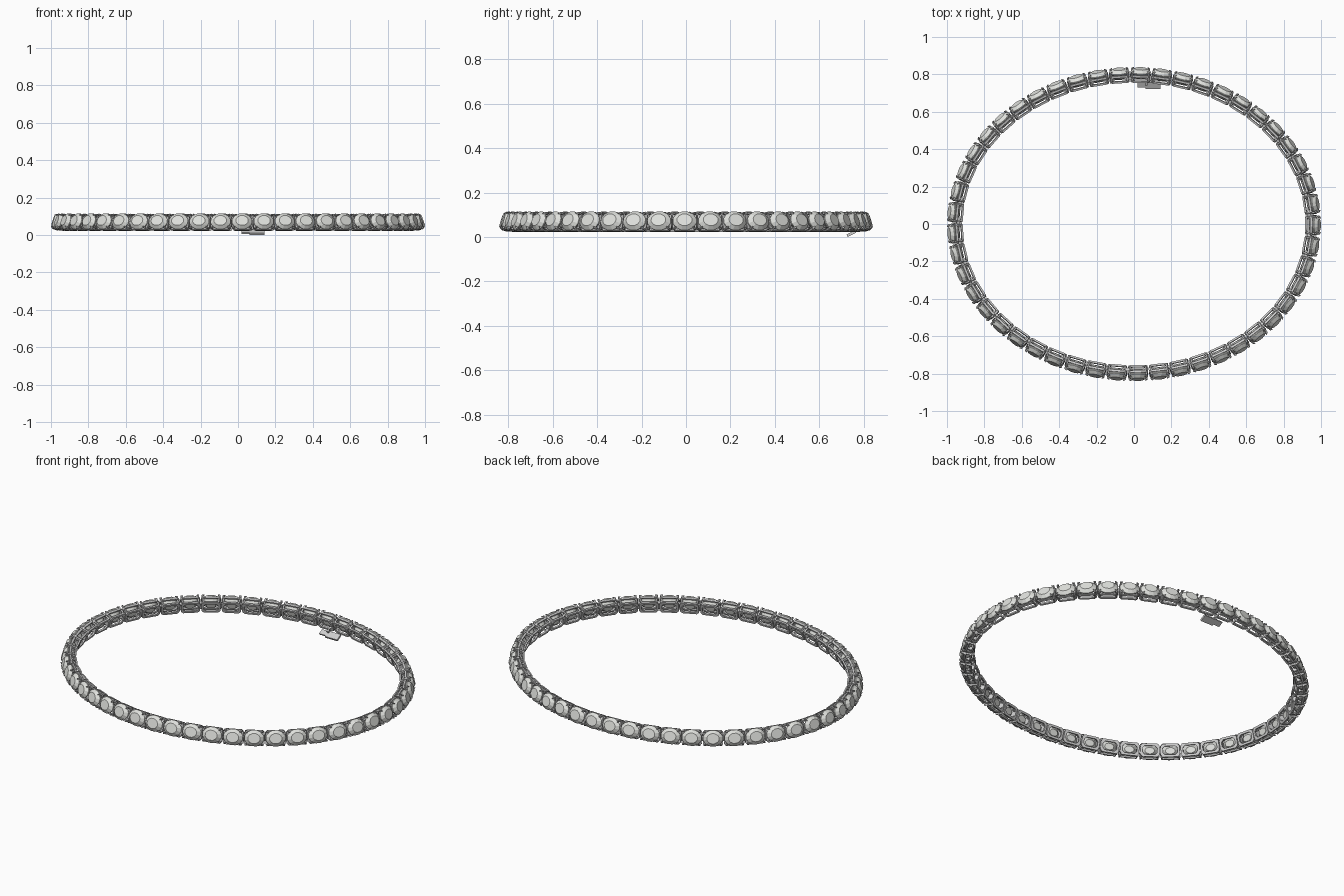
import bpy, bmesh, math
from mathutils import Matrix, Vector

if "Cube" in bpy.data.objects:
    bpy.data.objects.remove(bpy.data.objects["Cube"])

COUNT = 49
A, B, Z0 = 0.974, 0.814, 0.072        # ellipse through the stone girdles
TILT = math.radians(18)               # stones lean slightly upward


def material(name, rgb):
    m = bpy.data.materials.new(name)
    m.diffuse_color = (*rgb, 1)
    m.use_nodes = True
    m.node_tree.nodes["Principled BSDF"].inputs["Base Color"].default_value = m.diffuse_color
    return m


STONE = material("pale stone", (0.74, 0.75, 0.72))
METAL = material("silver metal", (0.62, 0.62, 0.62))


def finish(bm, name, mat):
    bmesh.ops.recalc_face_normals(bm, faces=bm.faces)
    me = bpy.data.meshes.new(name)
    bm.to_mesh(me)
    bm.free()
    me.materials.append(mat)
    return me


def place(me, name, matrix=Matrix()):
    ob = bpy.data.objects.new(name, me)
    ob.matrix_world = matrix
    bpy.context.collection.objects.link(ob)
    return ob


def box(bm, center, size, rot=Matrix()):
    m = Matrix.Translation(center) @ rot @ Matrix.Diagonal((*size, 1))
    bmesh.ops.create_cube(bm, size=1, matrix=m)


def loft(bm, loops, closed=False):
    """Skin a list of equal-length point loops; closed joins last to first."""
    rows = [[bm.verts.new(p) for p in lp] for lp in loops]
    n = len(rows[0])
    pairs = list(zip(rows, rows[1:])) + ([(rows[-1], rows[0])] if closed else [])
    for r, s in pairs:
        for i in range(n):
            j = (i + 1) % n
            bm.faces.new((r[i], r[j], s[j], s[i]))
    if not closed:
        bm.faces.new(rows[0])
        bm.faces.new(rows[-1])


def oval(rx, ry, z, n=12):
    return [(rx * math.cos(2 * math.pi * (i + .5) / n),
             ry * math.sin(2 * math.pi * (i + .5) / n), z) for i in range(n)]


def cut_rect(rx, ry, z, c=0.012):
    """Rectangle with clipped corners."""
    return [(rx, ry - c, z), (rx - c, ry, z), (c - rx, ry, z), (-rx, ry - c, z),
            (-rx, c - ry, z), (c - rx, -ry, z), (rx - c, -ry, z), (rx, c - ry, z)]


def frame(bm, rx, ry, z, w, h):
    loft(bm, [cut_rect(rx, ry, z - h / 2), cut_rect(rx, ry, z + h / 2),
              cut_rect(rx - w, ry - w, z + h / 2), cut_rect(rx - w, ry - w, z - h / 2)], True)


def rod(bm, p, q, r1, r2):
    p, q = Vector(p), Vector(q)
    d = q - p
    m = Matrix.Translation((p + q) / 2) @ d.to_track_quat('Z', 'Y').to_matrix().to_4x4()
    bmesh.ops.create_cone(bm, segments=4, cap_ends=True, radius1=r1, radius2=r2,
                          depth=d.length, matrix=m)


# faceted stone: broad pavilion, girdle, domed crown, flat table
bm = bmesh.new()
loft(bm, [oval(0.026, 0.018, -0.036), oval(0.0545, 0.045, -0.003),
          oval(0.0545, 0.045, 0.002), oval(0.034, 0.028, 0.018)])
stone_mesh = finish(bm, "stone", STONE)

# open basket setting: two frames, four prongs with claws, link bars
bm = bmesh.new()
frame(bm, 0.0545, 0.043, -0.014, 0.008, 0.012)
frame(bm, 0.0515, 0.036, -0.046, 0.012, 0.010)
for sx in (-1, 1):
    for sy in (-1, 1):
        rod(bm, (sx * 0.042, sy * 0.030, -0.046), (sx * 0.046, sy * 0.037, 0.006), 0.006, 0.006)
        rod(bm, (sx * 0.046, sy * 0.037, 0.004), (sx * 0.038, sy * 0.031, 0.014), 0.006, 0.003)
    box(bm, (sx * 0.050, 0, -0.030), (0.010, 0.034, 0.026))
setting_mesh = finish(bm, "setting", METAL)

# equal spacing along the ellipse, starting near the middle of the front
N = 4000
start = -math.pi / 2 + 0.022
pts = [(A * math.cos(start + 2 * math.pi * i / N),
        B * math.sin(start + 2 * math.pi * i / N)) for i in range(N + 1)]
run = [0.0]
for p, q in zip(pts, pts[1:]):
    run.append(run[-1] + math.dist(p, q))
k = 0
for i in range(COUNT):
    while run[k] < run[-1] * i / COUNT:
        k += 1
    x, y = pts[k]
    t = Vector((-y * A / B, x * B / A, 0)).normalized()
    flat = Vector((t.y, -t.x, 0))
    n = flat * math.cos(TILT) + Vector((0, 0, math.sin(TILT)))
    u = n.cross(t)
    m = Matrix((t, u, n)).transposed().to_4x4()
    m.translation = (x, y, Z0)
    place(stone_mesh, f"stone_{i + 1:02d}", m)
    place(setting_mesh, f"setting_{i + 1:02d}", m)

# clasp under the inner edge at the back
slope = Matrix.Rotation(math.radians(28), 4, 'X')
bm = bmesh.new()
box(bm, (0.102, 0.742, 0.0147), (0.080, 0.040, 0.012), slope)
box(bm, (0.043, 0.745, 0.0165), (0.046, 0.032, 0.009), slope)
box(bm, (0.066, 0.752, 0.027), (0.012, 0.016, 0.024), slope)
place(finish(bm, "clasp", METAL), "clasp")
